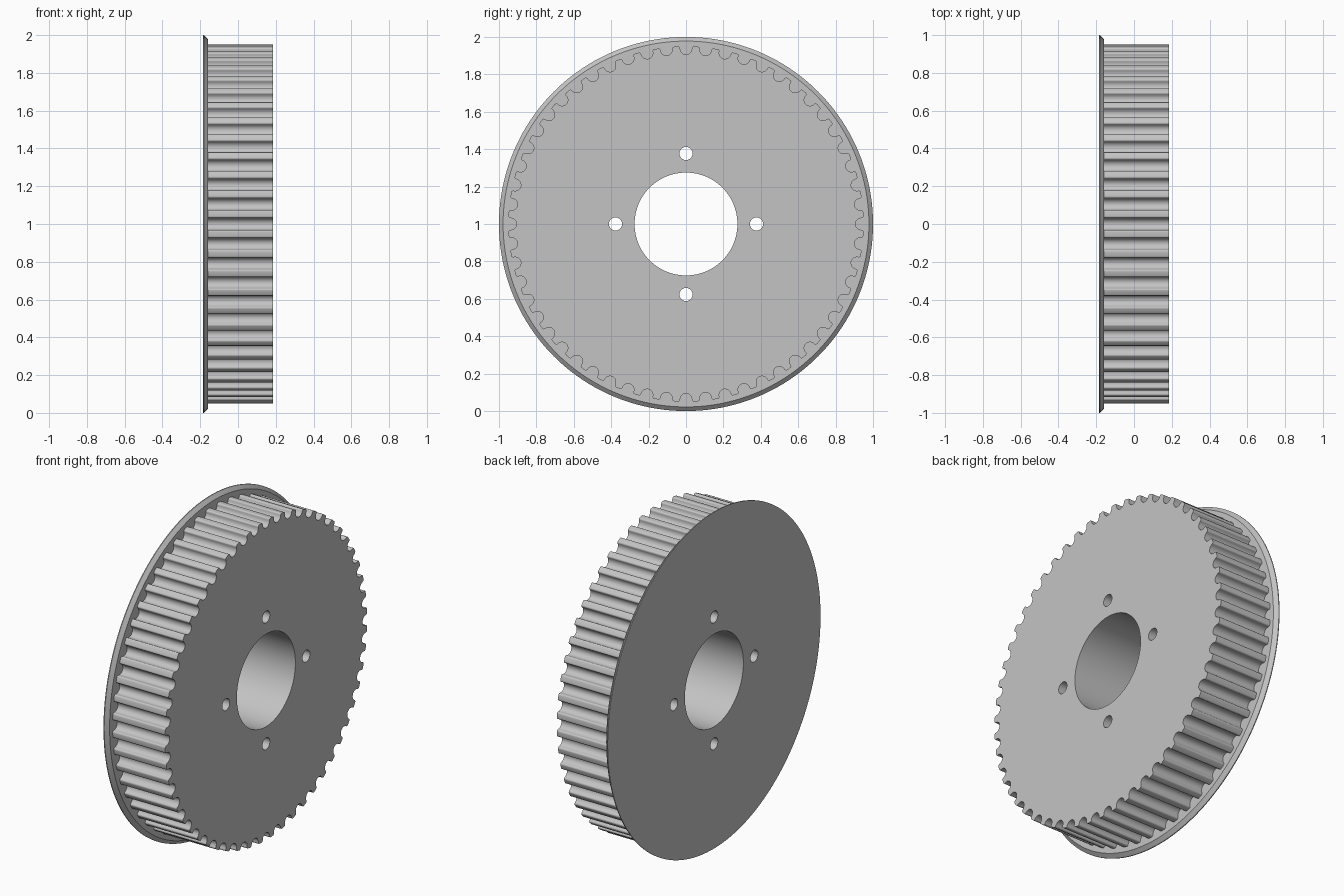
import bpy, bmesh, math
from math import sin, cos, pi

old = bpy.data.objects.get("Cube")
if old:
    bpy.data.objects.remove(old, do_unlink=True)

TEETH, TIP_R = 56, 0.95
LEFT, STEP, RIGHT = -0.185, -0.16, 0.185
GROOVE_R, FILLET_R, GROOVE_DEPTH = 0.032, 0.01, 0.044
BORE_R, BOLT_R, BOLT_CIRCLE = 0.275, 0.035, 0.377

metal = bpy.data.materials.new("grey metal")
metal.use_nodes = True
grey = (0.55, 0.55, 0.55, 1)
metal.diffuse_color = grey
metal.node_tree.nodes["Principled BSDF"].inputs["Base Color"].default_value = grey


def ring(radius, count, y=0, z=0):
    return [(y + radius * cos(2 * pi * i / count), z + radius * sin(2 * pi * i / count))
            for i in range(count)]


def loft(name, sections):
    """Solid through (x, outline) sections, centred on the wheel axis."""
    bm = bmesh.new()
    loops = [[bm.verts.new((x, y, z + 1)) for y, z in pts] for x, pts in sections]
    for a, b in zip(loops, loops[1:]):
        for i in range(len(a)):
            j = (i + 1) % len(a)
            bm.faces.new((a[i], a[j], b[j], b[i]))
    bm.faces.new(loops[0])
    bm.faces.new(loops[-1])
    bmesh.ops.recalc_face_normals(bm, faces=bm.faces)
    mesh = bpy.data.meshes.new(name)
    bm.to_mesh(mesh)
    bm.free()
    mesh.materials.append(metal)
    obj = bpy.data.objects.new(name, mesh)
    bpy.context.collection.objects.link(obj)
    return obj


# One rounded groove with filleted tooth tips, as (sideways, radius) pairs
half = []
for i in range(7):
    a = pi / 2 * i / 6
    half.append((GROOVE_R * sin(a), TIP_R - GROOVE_DEPTH + GROOVE_R * (1 - cos(a))))
for i in range(5):
    a = pi / 2 * i / 4
    half.append((GROOVE_R + FILLET_R * (1 - cos(a)), TIP_R - FILLET_R * (1 - sin(a))))
groove = [(-u, r) for u, r in reversed(half[1:])] + half

# Toothed outline, with a groove centred at the top
outline = []
for t in range(TEETH):
    for u, r in groove:
        a = 2 * pi * t / TEETH + u / TIP_R
        outline.append((r * cos(a), r * sin(a)))

toothed_wheel = loft("toothed_wheel", [(STEP, outline), (RIGHT, outline)])
flange = loft("flange", [(LEFT, ring(1, 160)), (LEFT + 0.005, ring(1, 160)),
                         (STEP, ring(0.978, 160))])

# Bore and four bolt holes
cutters = [loft("bore_cutter", [(x, ring(BORE_R, 96)) for x in (-0.5, 0.5)])]
for k in range(4):
    y, z = BOLT_CIRCLE * cos(k * pi / 2), BOLT_CIRCLE * sin(k * pi / 2)
    cutters.append(loft("bolt_cutter", [(x, ring(BOLT_R, 32, y, z)) for x in (-0.5, 0.5)]))

for part in (toothed_wheel, flange):
    bpy.ops.object.select_all(action='DESELECT')
    part.select_set(True)
    bpy.context.view_layer.objects.active = part
    for cutter in cutters:
        mod = part.modifiers.new("hole", 'BOOLEAN')
        mod.operation = 'DIFFERENCE'
        mod.solver = 'EXACT'
        mod.object = cutter
        bpy.ops.object.modifier_apply(modifier=mod.name)
    bpy.ops.object.shade_smooth_by_angle(angle=math.radians(30))

for cutter in cutters:
    bpy.data.objects.remove(cutter, do_unlink=True)
